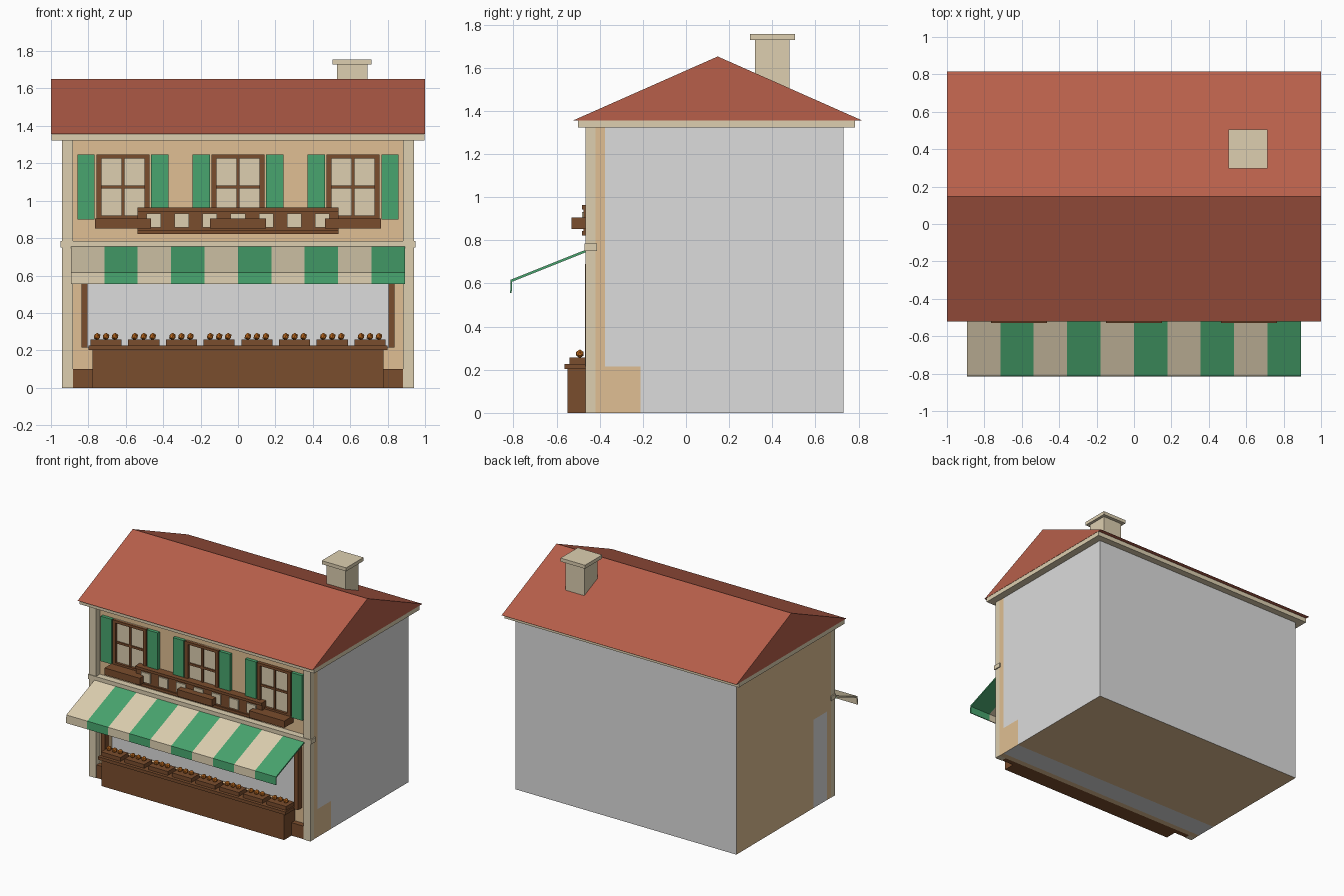
import bpy, bmesh
from mathutils import Vector

if "Cube" in bpy.data.objects:
    bpy.data.objects.remove(bpy.data.objects["Cube"])


def material(name, rgb):
    lin = [(c / 255 / 12.92) if c < 11 else ((c / 255 + 0.055) / 1.055) ** 2.4 for c in rgb]
    m = bpy.data.materials.new(name)
    m.diffuse_color = (*lin, 1)
    m.use_nodes = True
    m.node_tree.nodes["Principled BSDF"].inputs["Base Color"].default_value = m.diffuse_color
    return m


TAN = material("tan_plaster", (224, 191, 147))
GREY = material("grey_wall", (220, 220, 220))
CREAM = material("cream_trim", (221, 207, 176))
BROWN = material("brown_wood", (122, 77, 45))
GREEN = material("green_paint", (72, 165, 110))
RED = material("red_roof", (183, 95, 74))
ORANGE = material("orange_fruit", (205, 115, 35))


def finish(name, bm, *mats):
    bmesh.ops.recalc_face_normals(bm, faces=bm.faces[:])
    me = bpy.data.meshes.new(name)
    bm.to_mesh(me)
    bm.free()
    for m in mats:
        me.materials.append(m)
    ob = bpy.data.objects.new(name, me)
    bpy.context.collection.objects.link(ob)
    return ob


def add_box(bm, x, y, z):
    """Box from (min, max) ranges."""
    vs = bmesh.ops.create_cube(bm, size=1)["verts"]
    for v in vs:
        v.co = Vector([r[0] + (c + 0.5) * (r[1] - r[0]) for r, c in zip((x, y, z), v.co)])


def boxes(name, mat, *ranges):
    bm = bmesh.new()
    for r in ranges:
        add_box(bm, *r)
    return finish(name, bm, mat)


def prism(name, mat, profile, x0, x1):
    """Extrude a (y, z) profile along x."""
    bm = bmesh.new()
    f = bm.faces.new([bm.verts.new((x0, y, z)) for y, z in profile])
    new = bmesh.ops.extrude_face_region(bm, geom=[f])["geom"]
    bmesh.ops.translate(bm, vec=(x1 - x0, 0, 0),
                        verts=[v for v in new if isinstance(v, bmesh.types.BMVert)])
    return finish(name, bm, mat)


# Main body: grey, with tan left side and base, cut into colour zones
bm = bmesh.new()
add_box(bm, (-0.94, 0.94), (-0.375, 0.73), (0, 1.325))
for co, no in (((0, -0.21, 0), (0, 1, 0)), ((0, 0, 0.215), (0, 0, 1)), ((0, 0, 0.68), (0, 0, 1))):
    bmesh.ops.bisect_plane(bm, geom=bm.verts[:] + bm.edges[:] + bm.faces[:],
                           plane_co=co, plane_no=no)
bm.normal_update()
for f in bm.faces:
    c, n = f.calc_center_median(), f.normal
    near_front = c.y < -0.21
    tan = ((n.x < -0.5 and not (near_front and c.z < 0.68))
           or (n.z < -0.5 and not near_front)
           or (n.x > 0.5 and near_front and c.z < 0.215))
    f.material_index = int(tan)
finish("building_body", bm, GREY, TAN)

# Front wall around the shop opening
WY = (-0.42, -0.375)
boxes("front_wall", TAN,
      ((-0.94, 0.94), WY, (0.68, 1.325)),
      ((-0.94, -0.81), WY, (0.215, 0.68)),
      ((0.81, 0.94), WY, (0.215, 0.68)),
      ((-0.94, 0.94), WY, (0, 0.215)))

# Corner pilasters, plinths and opening posts
for side, s in (("left", -1), ("right", 1)):
    def span(a, b):
        return tuple(sorted((s * a, s * b)))
    boxes(side + "_pilaster", CREAM, (span(0.882, 0.942), (-0.465, -0.42), (0, 1.325)))
    boxes(side + "_plinth", BROWN, (span(0.77, 0.882), (-0.46, -0.42), (0, 0.1)))
    boxes(side + "_post", BROWN, (span(0.805, 0.838), (-0.468, -0.42), (0.215, 0.69)))

# Band between floors and eave fascia
boxes("floor_band", CREAM, ((-0.95, 0.95), (-0.47, -0.412), (0.75, 0.784)))
boxes("eave_fascia", CREAM, ((-0.998, 0.998), (-0.5, 0.783), (1.322, 1.356)))

# Roof and chimney
prism("roof", RED, [(-0.522, 1.356), (0.815, 1.356), (0.147, 1.652)], -1, 1)
boxes("chimney", CREAM,
      ((0.53, 0.692), (0.32, 0.48), (1.45, 1.728)),
      ((0.506, 0.714), (0.296, 0.506), (1.728, 1.755)))

# Striped awning with valance
PROFILE = [(-0.465, 0.756), (-0.813, 0.617), (-0.815, 0.555),
           (-0.808, 0.555), (-0.806, 0.608), (-0.465, 0.744)]
W = 0.1785
for i in range(10):
    x = -0.893 + i * W
    prism(f"awning_stripe_{i + 1}", (CREAM, GREEN)[i % 2], PROFILE, x, x + W)

# Windows with shutters and flower boxes
for i, cx in enumerate((-0.615, 0, 0.615), 1):
    y, z0, z1, h, t = (-0.445, -0.42), 0.9, 1.246, 0.142, 0.026
    boxes(f"window_pane_{i}", CREAM, ((cx - h, cx + h), (-0.426, -0.419), (z0, z1)))
    boxes(f"window_frame_{i}", BROWN,
          ((cx - h, cx - h + t), y, (z0, z1)),
          ((cx + h - t, cx + h), y, (z0, z1)),
          ((cx - h + t, cx + h - t), y, (z1 - 0.02, z1)),
          ((cx - h + t, cx + h - t), y, (z0, z0 + 0.02)),
          ((cx - 0.008, cx + 0.008), (-0.437, -0.42), (z0, z1)),
          ((cx - h + t, cx + h - t), (-0.436, -0.42), (1.066, 1.082)))
    boxes(f"shutters_{i}", GREEN,
          *[((cx + s * 0.197 - 0.046, cx + s * 0.197 + 0.046), (-0.445, -0.42), (z0, z1))
            for s in (-1, 1)])
    boxes(f"flower_box_{i}", BROWN, ((cx - 0.15, cx + 0.15), (-0.53, -0.42), (0.852, 0.905)))

# Sign board with rails and blank square plates
boxes("sign_board", BROWN,
      ((-0.538, 0.538), (-0.474, -0.42), (0.823, 0.963)),
      ((-0.538, 0.538), (-0.483, -0.474), (0.943, 0.963)),
      ((-0.538, 0.538), (-0.483, -0.474), (0.823, 0.843)))
boxes("sign_plates", CREAM,
      *[((k * 0.15 - 0.039, k * 0.15 + 0.039), (-0.483, -0.474), (0.857, 0.932))
        for k in range(-3, 4)])

# Counter with top
boxes("counter", BROWN,
      ((-0.778, 0.778), (-0.55, -0.42), (0, 0.203)),
      ((-0.798, 0.798), (-0.564, -0.42), (0.203, 0.227)))

# Crates of fruit
for i in range(8):
    cx = (i - 3.5) * 0.2016
    boxes(f"crate_{i + 1}", BROWN, ((cx - 0.083, cx + 0.083), (-0.54, -0.445), (0.227, 0.257)))
    bm = bmesh.new()
    for k in (-1, 0, 1):
        ball = bmesh.ops.create_icosphere(bm, subdivisions=1, radius=0.02)["verts"]
        bmesh.ops.translate(bm, verts=ball, vec=(cx + k * 0.048, -0.492, 0.274))
    finish(f"fruit_{i + 1}", bm, ORANGE)
